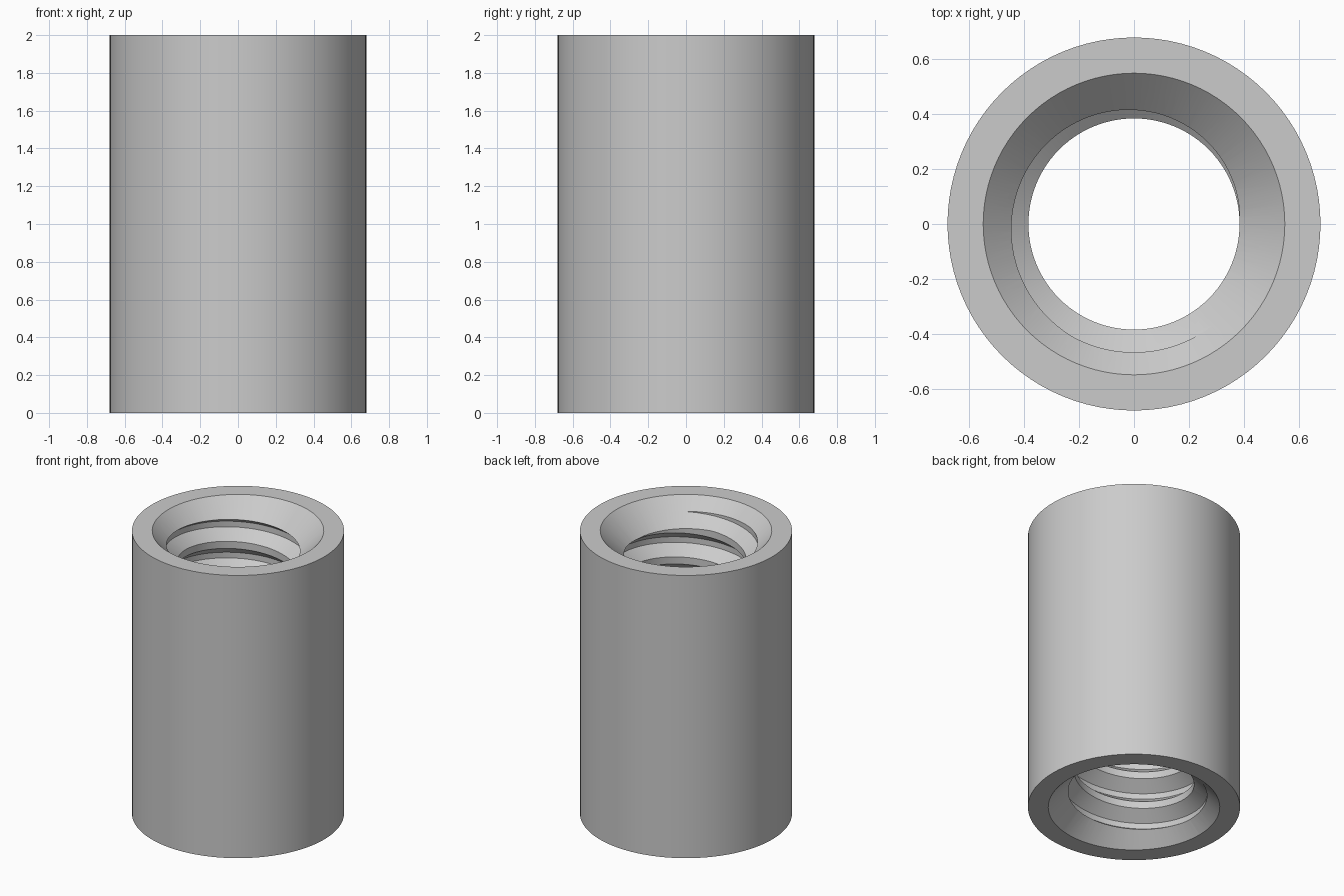
import bpy, bmesh
from math import sin, cos, tau, radians

cube = bpy.data.objects.get("Cube")
if cube:
    bpy.data.objects.remove(cube, do_unlink=True)

SIDES = 96
HEIGHT = 2.0
MINOR, MAJOR = 0.385, 0.468      # thread crest and root radii
PITCH = 0.22
FLANK, ROOT = 0.065, 0.04        # heights of a sloping flank and the groove floor
PHASE = 1.835                    # height of one upper groove edge at angle zero

steel = bpy.data.materials.new("plain_grey")
steel.use_nodes = True
grey = (0.6, 0.6, 0.6, 1)
steel.diffuse_color = grey
steel.node_tree.nodes["Principled BSDF"].inputs["Base Color"].default_value = grey


def point(radius, angle, z):
    return (radius * cos(angle), radius * sin(angle), z)


def make_object(name, bm):
    """Clean up a bmesh and turn it into an object."""
    bmesh.ops.remove_doubles(bm, verts=bm.verts, dist=1e-5)
    bmesh.ops.recalc_face_normals(bm, faces=bm.faces)
    mesh = bpy.data.meshes.new(name)
    bm.to_mesh(mesh)
    bm.free()
    mesh.materials.append(steel)
    obj = bpy.data.objects.new(name, mesh)
    bpy.context.collection.objects.link(obj)
    return obj


def skin(bm, columns, closed):
    """Join neighbouring columns of vertices with faces."""
    count = len(columns[0])
    for a, b in zip(columns, columns[1:]):
        for i in range(count if closed else count - 1):
            j = (i + 1) % count
            loop = [a[i], b[i], b[j], a[j]]
            spots = []
            corners = []
            for v in loop:
                if all((v.co - s).length > 1e-5 for s in spots):
                    spots.append(v.co)
                    corners.append(v)
            if len(corners) > 2:
                bm.faces.new(corners)


# Sleeve: outer wall, flat rims and a cone at each mouth
profile = [(0.68, 0), (0.68, HEIGHT), (0.55, HEIGHT),
           (0.3, HEIGHT - 0.25), (0.3, 0.25), (0.55, 0)]
bm = bmesh.new()
columns = [[bm.verts.new(point(r, tau * k / SIDES, z)) for r, z in profile]
           for k in range(SIDES + 1)]
skin(bm, columns, True)
sleeve = make_object("threaded_sleeve", bm)

# Thread cutter: one groove section repeated along a right-hand helix
groove = [(0, MINOR), (-FLANK, MAJOR), (-FLANK - ROOT, MAJOR),
          (-2 * FLANK - ROOT, MINOR)]
low, high = -0.3, HEIGHT + 0.3
bm = bmesh.new()
columns = []
for k in range(SIDES + 1):
    column = []
    for turn in range(4, -15, -1):
        for drop, radius in groove:
            z = PHASE + (turn + k / SIDES) * PITCH + drop
            if not low < z < high:
                radius = MINOR
            column.append(bm.verts.new(point(radius, tau * k / SIDES, min(max(z, low), high))))
    columns.append(column)
skin(bm, columns, False)
bmesh.ops.remove_doubles(bm, verts=bm.verts, dist=1e-5)
bmesh.ops.holes_fill(bm, edges=[e for e in bm.edges if e.is_boundary], sides=0)
cutter = make_object("thread_cutter", bm)
cutter.hide_render = True

# Cut the thread, then remove the cutter
cut = sleeve.modifiers.new("cut_thread", "BOOLEAN")
cut.operation = "DIFFERENCE"
cut.solver = "EXACT"
cut.object = cutter
bpy.ops.object.select_all(action="DESELECT")
sleeve.select_set(True)
bpy.context.view_layer.objects.active = sleeve
bpy.ops.object.modifier_apply(modifier=cut.name)
bpy.data.objects.remove(cutter, do_unlink=True)
bpy.ops.object.shade_smooth_by_angle(angle=radians(25))
